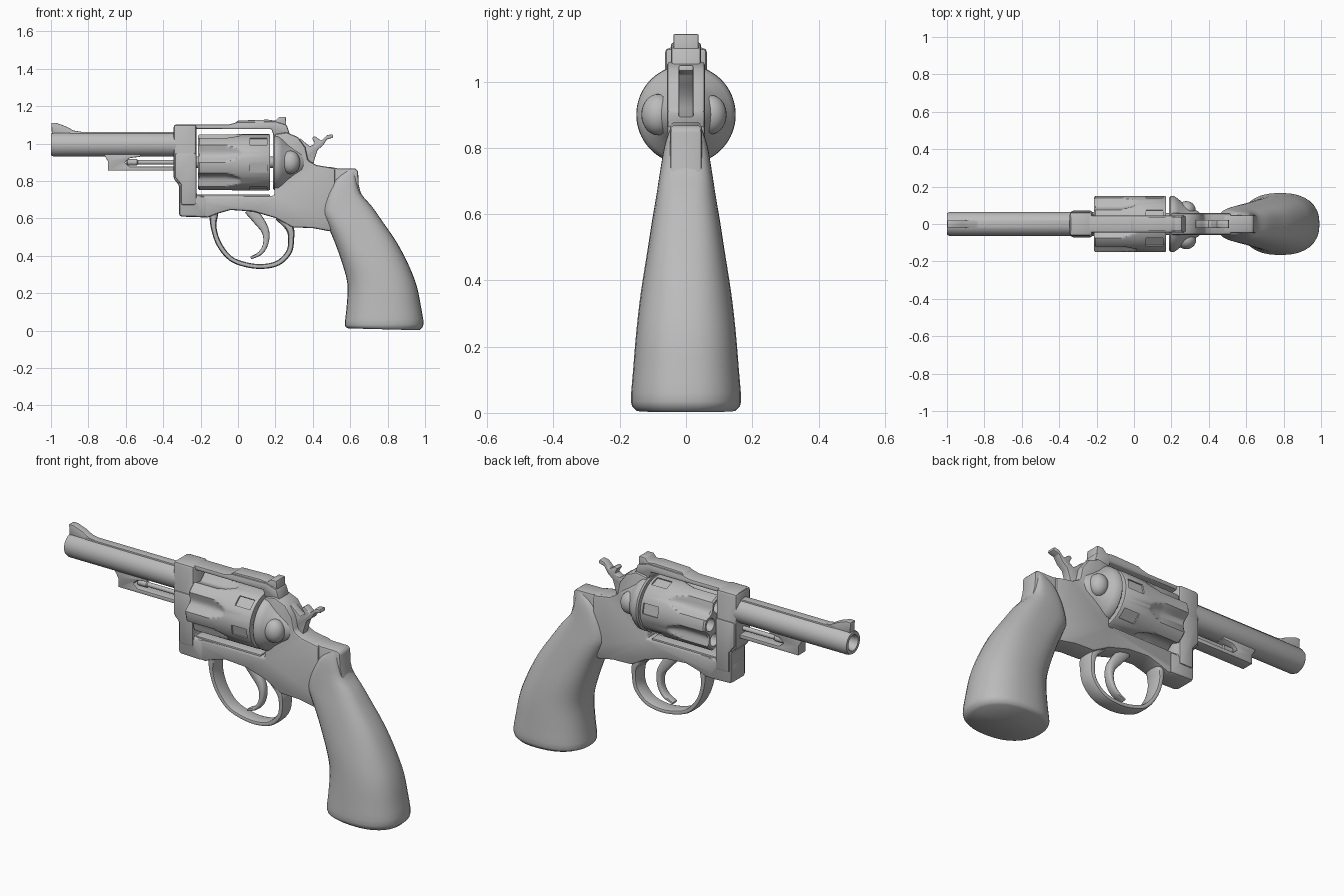
import bpy, bmesh, math
from mathutils import Vector, Matrix

steel = bpy.data.materials.new("steel grey")
steel.diffuse_color = (0.5, 0.5, 0.5, 1)
AXIS_Z = 0.90      # cylinder axis height
BORE_Z = 0.995     # barrel axis height


def finish(name, bm, bevel=0.0, cutter=None, angle=35):
    bmesh.ops.recalc_face_normals(bm, faces=bm.faces)
    me = bpy.data.meshes.new(name)
    bm.to_mesh(me)
    bm.free()
    me.materials.append(steel)
    ob = bpy.data.objects.new(name, me)
    bpy.context.collection.objects.link(ob)
    bpy.ops.object.select_all(action='DESELECT')
    ob.select_set(True)
    bpy.context.view_layer.objects.active = ob
    if cutter:
        m = ob.modifiers.new("cut", 'BOOLEAN')
        m.object, m.operation, m.solver = cutter, 'DIFFERENCE', 'EXACT'
        bpy.ops.object.modifier_apply(modifier="cut")
    if bevel:
        m = ob.modifiers.new("bevel", 'BEVEL')
        m.width, m.segments, m.limit_method = bevel, 2, 'ANGLE'
        m.angle_limit = math.radians(40)
        bpy.ops.object.modifier_apply(modifier="bevel")
    bpy.ops.object.shade_smooth_by_angle(angle=math.radians(angle))
    return ob


def prism(name, pts, hw, bevel=0.008, y=0.0):
    """Side profile (x, z) extruded to half width hw."""
    bm = bmesh.new()
    a = [bm.verts.new((x, y - hw, z)) for x, z in pts]
    b = [bm.verts.new((x, y + hw, z)) for x, z in pts]
    bm.faces.new(a)
    bm.faces.new(b[::-1])
    for i in range(len(pts)):
        j = (i + 1) % len(pts)
        bm.faces.new((a[i], b[i], b[j], a[j]))
    return finish(name, bm, bevel)


def box(name, x0, x1, z0, z1, hw, bevel=0.005, y=0.0):
    return prism(name, [(x0, z0), (x1, z0), (x1, z1), (x0, z1)], hw, bevel, y)


def loft(name, rings, cutter=None, angle=35):
    bm = bmesh.new()
    rows = [[bm.verts.new(p) for p in r] for r in rings]
    n = len(rows[0])
    for r, s in zip(rows, rows[1:]):
        for i in range(n):
            j = (i + 1) % n
            bm.faces.new((r[i], r[j], s[j], s[i]))
    bm.faces.new(rows[0])
    bm.faces.new(rows[-1][::-1])
    return finish(name, bm, 0, cutter, angle)


def lathe(name, prof, z, seg=40, dent=lambda x, a: 0, cutter=None, y=0.0):
    """Profile (x, radius) turned around a line along x."""
    rings = []
    for x, r in prof:
        ring = []
        for i in range(seg):
            a = 2 * math.pi * i / seg
            q = r - dent(x, a) if r > 0.12 else r
            ring.append((x, y - q * math.cos(a), z + q * math.sin(a)))
        rings.append(ring)
    return loft(name, rings, cutter)


def smooth(ctrl, steps):
    """Catmull-Rom through tuples of any length."""
    p = [Vector(c) for c in ctrl]
    p = [2 * p[0] - p[1]] + p + [2 * p[-1] - p[-2]]
    out = []
    for i in range(1, len(p) - 2):
        for k in range(steps):
            t = k / steps
            a, b, c, d = p[i - 1:i + 3]
            out.append(0.5 * (2 * b + (c - a) * t + (2 * a - 5 * b + 4 * c - d) * t * t
                              + (3 * b - a - 3 * c + d) * t ** 3))
    return out + [p[-2]]


def band(name, ctrl, steps=5):
    """Strip along (x, z, half thickness, half width), rounded section."""
    pts = smooth(ctrl, steps)
    rings = []
    for i, p in enumerate(pts):
        d = pts[min(i + 1, len(pts) - 1)] - pts[max(i - 1, 0)]
        l = math.hypot(d[0], d[1])
        nx, nz = -d[1] / l, d[0] / l
        ring = []
        for k in range(12):
            a = 2 * math.pi * k / 12
            u, v = [math.copysign(abs(f) ** 0.6, f) for f in (math.cos(a), math.sin(a))]
            ring.append((p[0] + nx * u * p[2], v * p[3], p[1] + nz * u * p[2]))
        rings.append(ring)
    loft(name, rings, angle=50)


# Barrel with hollow muzzle, rib and front sight
lathe("barrel", [(-0.3, 0.03), (-0.3, 0.064), (-0.985, 0.064), (-1, 0.058), (-1, 0.042),
                 (-0.985, 0.036), (-0.75, 0.036), (-0.75, 0.01)], BORE_Z)
box("barrel_rib", -0.9, -0.34, 1.04, 1.063, 0.022, 0.003)
prism("front_sight", [(-0.995, 1.05), (-0.998, 1.11), (-0.97, 1.11), (-0.92, 1.092),
                      (-0.88, 1.07), (-0.82, 1.06), (-0.82, 1.05)], 0.02, 0.004)

# Ejector housing and rod under the barrel
prism("ejector_housing", [(-0.72, 0.945), (-0.695, 0.905), (-0.695, 0.856), (-0.32, 0.856),
                          (-0.32, 0.877), (-0.58, 0.877), (-0.605, 0.9), (-0.58, 0.922),
                          (-0.52, 0.93), (-0.52, 0.945)], 0.033, 0.004)
lathe("ejector_rod", [(-0.595, 0.008), (-0.59, 0.017), (-0.54, 0.017), (-0.535, 0.012),
                      (-0.2, 0.012)], 0.9, 16)

# Frame: front column, crane, top strap, body, tang
prism("frame_front", [(-0.345, 1.102), (-0.345, 0.81), (-0.315, 0.78), (-0.315, 0.61),
                      (-0.17, 0.605), (-0.17, 0.72), (-0.222, 0.72), (-0.222, 1.102)], 0.064, 0.016)
prism("crane", [(-0.338, 0.95), (-0.338, 0.82), (-0.305, 0.78), (-0.305, 0.67), (-0.222, 0.67),
                (-0.222, 0.95)], 0.071, 0.012)
prism("top_strap", [(-0.34, 1.077), (-0.34, 1.102), (-0.05, 1.102), (0.0, 1.115), (0.2, 1.118),
                    (0.26, 1.10), (0.28, 1.04), (0.19, 1.04), (0.18, 1.077)], 0.045, 0.008)
prism("rear_sight", [(-0.03, 1.10), (0.0, 1.123), (0.16, 1.128), (0.2, 1.122), (0.22, 1.143),
                     (0.255, 1.143), (0.26, 1.07), (0.2, 1.08)], 0.038, 0.004)
prism("frame_body", [(-0.315, 0.612), (-0.16, 0.605), (-0.11, 0.625), (-0.04, 0.645), (0.08, 0.637),
                     (0.2, 0.602), (0.29, 0.552), (0.4, 0.548), (0.495, 0.53), (0.52, 0.6),
                     (0.52, 0.868), (0.42, 0.885), (0.375, 0.91), (0.36, 0.98), (0.32, 1.035),
                     (0.26, 1.06), (0.195, 1.05), (0.195, 0.72), (-0.315, 0.72)], 0.058, 0.012)
prism("frame_tang", [(0.48, 0.56), (0.58, 0.6), (0.665, 0.705), (0.645, 0.78), (0.642, 0.855),
                     (0.625, 0.867), (0.53, 0.868), (0.48, 0.878)], 0.048, 0.01)
box("lower_rail", -0.222, 0.17, 0.715, 0.727, 0.05, 0.003)

# Fluted cylinder with chambers and locking notches
cut = bmesh.new()
for k in range(6):
    a = math.radians(49 + 60 * k)
    mid = Vector((0, -math.cos(a), math.sin(a)))
    turn = Matrix.Rotation(-a, 4, 'X')
    bmesh.ops.create_cone(cut, cap_ends=True, segments=20, radius1=0.034, radius2=0.034, depth=0.3,
                          matrix=Matrix.Translation(mid * 0.098 + Vector((-0.15, 0, AXIS_Z)))
                          @ Matrix.Rotation(math.pi / 2, 4, 'Y'))
    bmesh.ops.create_cube(cut, size=1, matrix=Matrix.Translation(mid * 0.152 + Vector((0.11, 0, AXIS_Z)))
                          @ turn @ Matrix.Diagonal((0.09, 0.022, 0.055, 1)))
cutter = finish("chamber_cutter", cut)
cutter.hide_render = True


def flute(x, a):
    d = (a - math.radians(19) + math.pi / 6) % (math.pi / 3) - math.pi / 6
    fade = min(1, max(0, (0.02 - x) / 0.09))
    width = 0.32 * math.sqrt(fade) + 1e-6
    return 0.03 * math.sqrt(fade) * max(0, 1 - (d / width) ** 2)


lathe("cylinder", [(-0.214, 0.03), (-0.214, 0.143), (-0.206, 0.15)]
      + [(-0.07 + 0.01 * i, 0.15) for i in range(10)]
      + [(0.165, 0.15), (0.172, 0.146), (0.172, 0.03)], AXIS_Z, 96, flute, cutter)
bpy.data.objects.remove(cutter)
lathe("cylinder_pin", [(-0.24, 0.03), (0.21, 0.03)], AXIS_Z, 20)

# Recoil shield and release button
lathe("recoil_shield", [(0.188, 0.03), (0.188, 0.142), (0.195, 0.149), (0.215, 0.149), (0.235, 0.136),
                        (0.26, 0.113), (0.3, 0.088), (0.34, 0.07), (0.36, 0.05)], AXIS_Z, 48)
bm = bmesh.new()
for y, s in ((-0.085, 1), (0.075, 0.95)):
    bmesh.ops.create_uvsphere(bm, u_segments=24, v_segments=14, radius=1,
                              matrix=Matrix.Translation((0.28, y, 0.9))
                              @ Matrix.Diagonal((0.052 * s, 0.05 * s, 0.062 * s, 1)))
finish("release_button", bm, angle=60)
lathe("button_rim", [(0.225, 0.05), (0.225, 0.062), (0.3, 0.058), (0.315, 0.04)], 0.9, 28, y=-0.055)

# Hammer with thumb spur
prism("hammer", [(0.3, 0.95), (0.33, 1.03), (0.365, 1.0), (0.385, 0.985), (0.412, 1.0), (0.395, 1.03),
                 (0.41, 1.04), (0.445, 1.015), (0.475, 1.045), (0.505, 1.05), (0.51, 1.032),
                 (0.475, 1.022), (0.455, 0.99), (0.425, 0.965), (0.41, 0.92), (0.4, 0.87),
                 (0.3, 0.87)], 0.022, 0.005)

# Trigger guard and trigger
band("trigger_guard", [(-0.13, 0.63, 0.025, 0.05), (-0.13, 0.55, 0.015, 0.047),
                       (-0.1, 0.46, 0.014, 0.043), (-0.04, 0.386, 0.013, 0.041),
                       (0.04, 0.353, 0.013, 0.04), (0.13, 0.343, 0.013, 0.04),
                       (0.215, 0.362, 0.014, 0.04), (0.272, 0.42, 0.015, 0.042),
                       (0.284, 0.49, 0.016, 0.045), (0.275, 0.55, 0.022, 0.05),
                       (0.22, 0.612, 0.025, 0.05)])
band("trigger", [(0.06, 0.65, 0.03, 0.022), (0.11, 0.59, 0.028, 0.022), (0.147, 0.53, 0.02, 0.022),
                 (0.148, 0.465, 0.014, 0.022), (0.12, 0.415, 0.011, 0.022), (0.068, 0.388, 0.007, 0.02)])

# Grip lofted from slanted sections: front x, z, back x, z, half width
rows = smooth([(0.575, 0.855, 0.63, 0.86, 0.048), (0.52, 0.81, 0.638, 0.80, 0.065),
               (0.475, 0.73, 0.66, 0.73, 0.078), (0.45, 0.64, 0.715, 0.665, 0.09),
               (0.468, 0.585, 0.775, 0.58, 0.102), (0.51, 0.49, 0.85, 0.47, 0.118),
               (0.553, 0.372, 0.915, 0.345, 0.137), (0.585, 0.25, 0.955, 0.24, 0.15),
               (0.58, 0.12, 0.978, 0.13, 0.16), (0.571, 0.03, 0.992, 0.035, 0.166),
               (0.59, 0.012, 0.97, 0.002, 0.15)], 3)
rings = []
for fx, fz, bx, bz, w in rows:
    ring = []
    e = 0.6 + 0.25 * min(1, max(0, (0.75 - fz) / 0.4))
    for k in range(32):
        a = 2 * math.pi * k / 32
        c, s = [math.copysign(abs(f) ** e, f) for f in (math.cos(a), math.sin(a))]
        t = (c + 1) / 2
        ring.append((fx + (bx - fx) * t, w * s, fz + (bz - fz) * t))
    rings.append(ring)
loft("grip", rings, angle=50)
